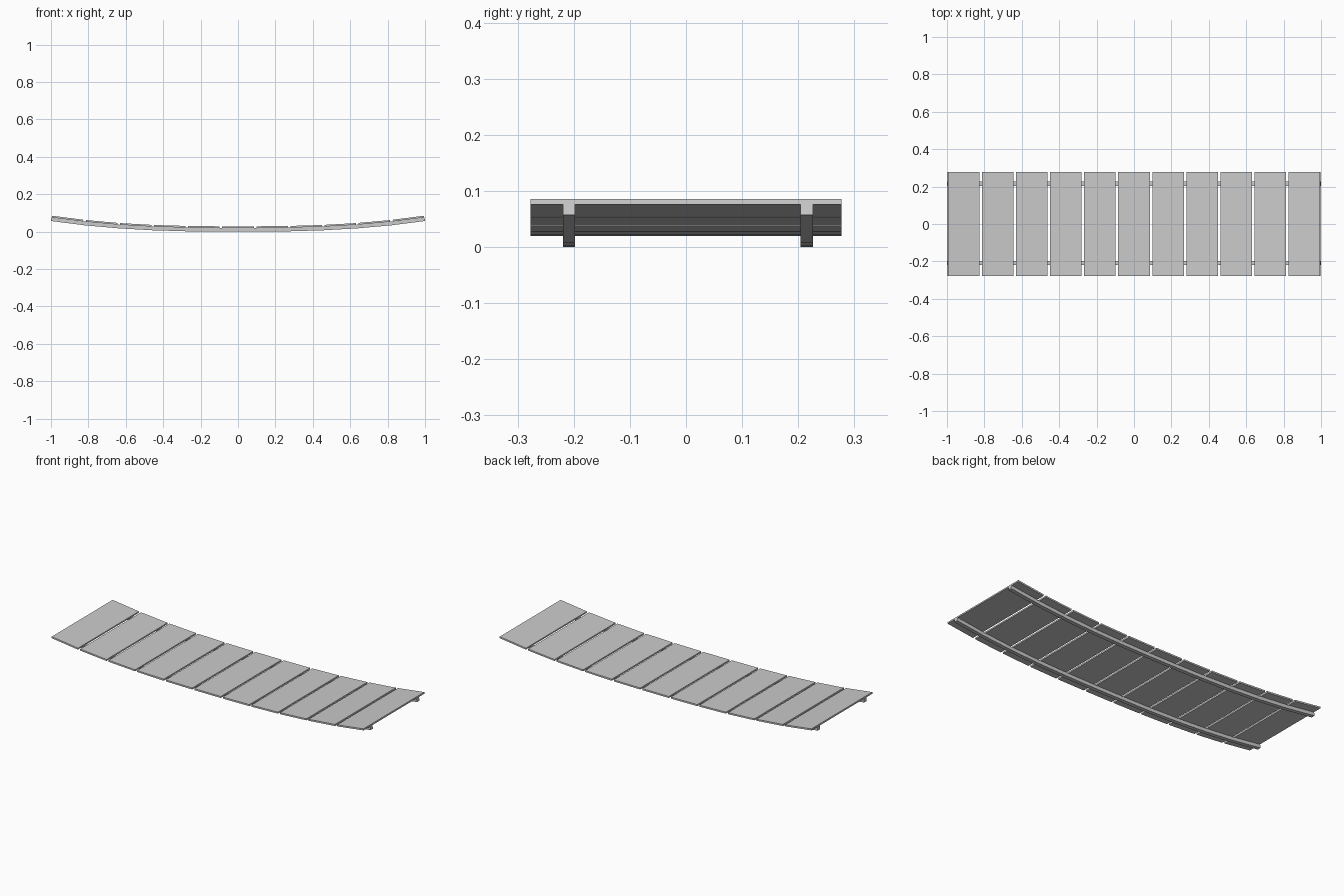
import bpy, bmesh, math

if "Cube" in bpy.data.objects:
    bpy.data.objects.remove(bpy.data.objects["Cube"])

PITCH, PLANK_W, HALF_DEPTH = 0.1824, 0.169, 0.2775
RAIL_T, PLANK_T = 0.0195, 0.009


def sag(x):
    """Height of the rail underside along the bridge."""
    return 0.057 * abs(x) ** 2.6


def slope(x):
    return math.copysign(0.057 * 2.6 * abs(x) ** 1.6, x)


def offset(x, d):
    """Point at distance d along the normal of the sagging curve."""
    a = math.atan(slope(x))
    return (x - d * math.sin(a), sag(x) + d * math.cos(a))


def extrude_strip(name, low, high, y0, y1):
    """Solid strip between a lower and an upper x-z line, from y0 to y1."""
    bm = bmesh.new()
    rings = []
    for (lx, lz), (hx, hz) in zip(low, high):
        rings.append([bm.verts.new(c) for c in
                      ((lx, y0, lz), (lx, y1, lz), (hx, y1, hz), (hx, y0, hz))])
    for a, b in zip(rings, rings[1:]):
        for i in range(4):
            j = (i + 1) % 4
            bm.faces.new((a[i], a[j], b[j], b[i]))
    bm.faces.new(rings[0])
    bm.faces.new(rings[-1])
    bmesh.ops.recalc_face_normals(bm, faces=bm.faces)
    mesh = bpy.data.meshes.new(name)
    bm.to_mesh(mesh)
    bm.free()
    ob = bpy.data.objects.new(name, mesh)
    bpy.context.collection.objects.link(ob)
    return ob


# Two sagging support rails, bending at the plank joints
half = [PITCH * (k + 0.5) for k in range(5)] + [1.0]
nodes = [-x for x in reversed(half)] + half
for name, y0, y1 in (("front_rail", -0.2195, -0.1975), ("back_rail", 0.204, 0.2265)):
    extrude_strip(name, [offset(x, 0) for x in nodes],
                  [offset(x, RAIL_T) for x in nodes], y0, y1)

# Eleven straight planks, each tilted to follow the rails
for i in range(-5, 6):
    cx = i * PITCH
    p, q = cx - PITCH / 2, cx + PITCH / 2
    a = math.atan((sag(q) - sag(p)) / PITCH)
    ca, sa = math.cos(a), math.sin(a)
    mx, mz = cx, (sag(p) + sag(q)) / 2 + RAIL_T / ca

    def at(u, v):
        return (mx + u * ca - v * sa, mz + u * sa + v * ca)

    h = PLANK_W / 2
    extrude_strip(f"plank_{i + 6:02d}", [at(-h, 0), at(h, 0)],
                  [at(-h, PLANK_T), at(h, PLANK_T)], -HALF_DEPTH, HALF_DEPTH)
